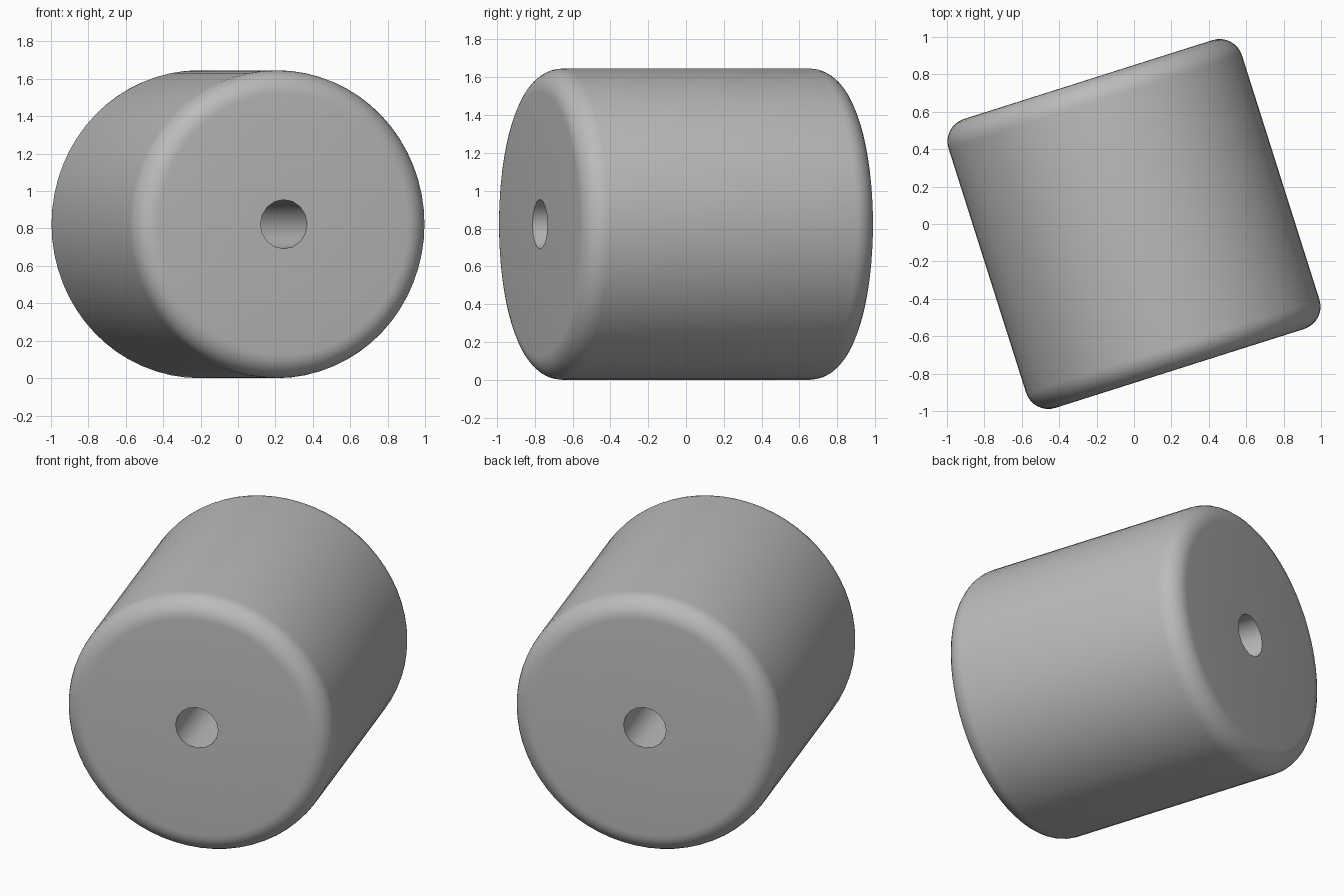
import bpy, bmesh
from math import sin, cos, pi, radians
from mathutils import Matrix

cube = bpy.data.objects.get("Cube")
if cube:
    bpy.data.objects.remove(cube, do_unlink=True)

RADIUS, HALF, ROUND, BORE = 0.823, 0.81, 0.125, 0.131
SIDES, BORE_SIDES, STEPS = 64, 16, 8

grey = bpy.data.materials.new("plain grey")
grey.use_nodes = True
colour = (0.5, 0.5, 0.5, 1)
grey.diffuse_color = colour
grey.node_tree.nodes["Principled BSDF"].inputs["Base Color"].default_value = colour

bm = bmesh.new()


def ring(radius, height, sides):
    return [bm.verts.new((radius * cos(2 * pi * i / sides),
                          radius * sin(2 * pi * i / sides), height))
            for i in range(sides)]


def bridge(a, b):
    for i in range(len(a)):
        j = (i + 1) % len(a)
        bm.faces.new((a[i], a[j], b[j], b[i]))


# Rounded outer wall
arc = [pi / 2 * i / STEPS for i in range(STEPS + 1)]
half_profile = [(RADIUS - ROUND + ROUND * sin(t), HALF - ROUND + ROUND * cos(t))
                for t in arc]
profile = half_profile + [(r, -h) for r, h in reversed(half_profile)]
wall = [ring(r, h, SIDES) for r, h in profile]
for upper, lower in zip(wall, wall[1:]):
    bridge(lower, upper)

# Bore through the axis
bore = [ring(BORE, h, BORE_SIDES) for h in (HALF, -HALF)]
bridge(bore[0], bore[1])

# Flat ends around the bore, fanned between the two ring counts
ratio = SIDES // BORE_SIDES
for outer, inner in ((wall[0], bore[0]), (wall[-1], bore[1])):
    for i in range(BORE_SIDES):
        a, b = inner[i], inner[(i + 1) % BORE_SIDES]
        edge = [outer[(i * ratio + k) % SIDES] for k in range(ratio + 1)]
        bm.faces.new([a] + edge + [b])
bmesh.ops.recalc_face_normals(bm, faces=bm.faces)

# Lay the axis along y, turned about z
bm.transform(Matrix.Translation((0, 0, RADIUS))
             @ Matrix.Rotation(radians(17.6), 4, "Z")
             @ Matrix.Rotation(radians(90), 4, "X"))

mesh = bpy.data.meshes.new("roller")
bm.to_mesh(mesh)
bm.free()
mesh.materials.append(grey)
roller = bpy.data.objects.new("roller", mesh)
bpy.context.collection.objects.link(roller)
bpy.context.view_layer.objects.active = roller
roller.select_set(True)
bpy.ops.object.shade_smooth_by_angle(angle=radians(30))
